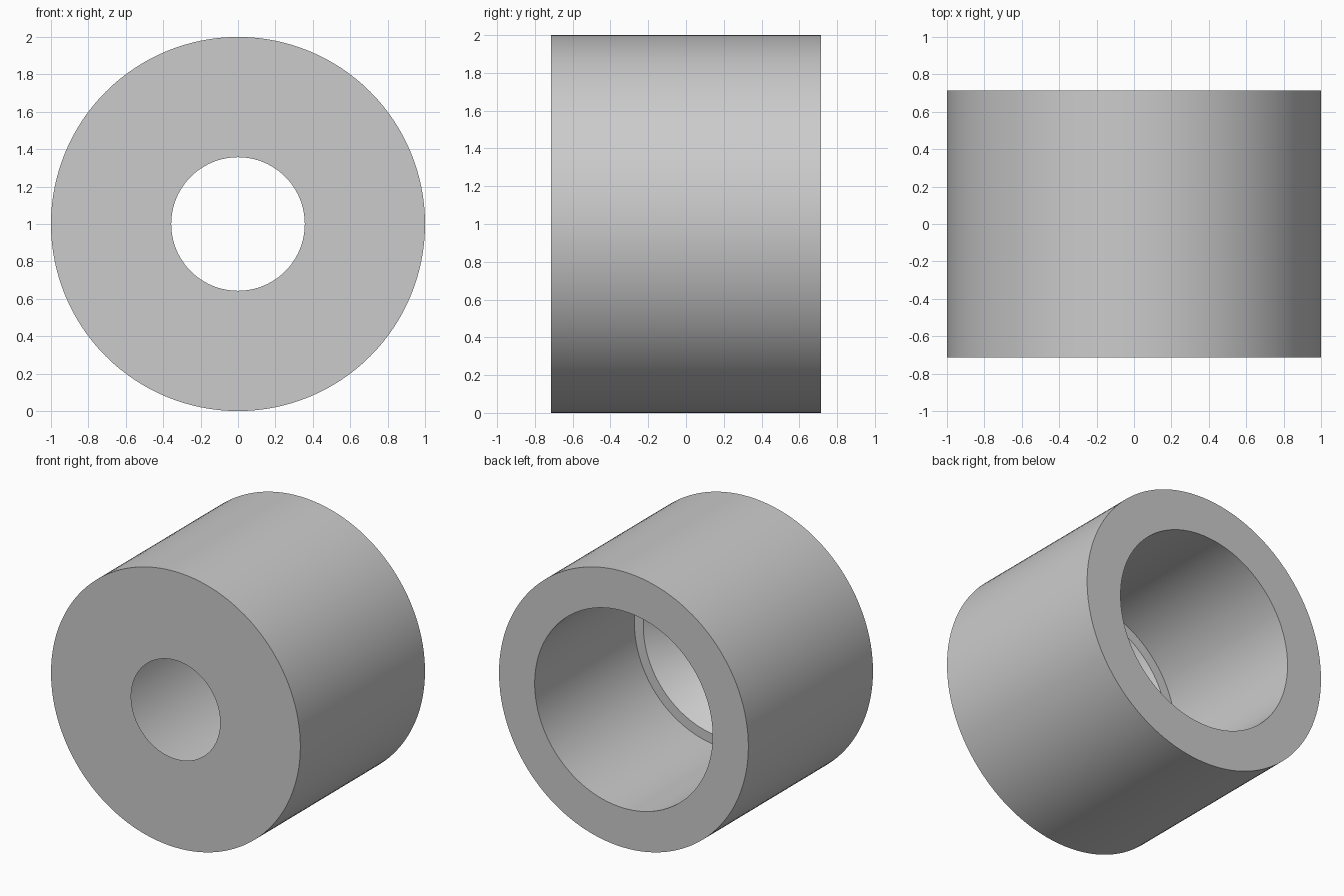
import bpy
import bmesh
import math

cube = bpy.data.objects.get("Cube")
if cube:
    bpy.data.objects.remove(cube, do_unlink=True)

# Proportions
OUTER, HALF_LENGTH = 1.0, 0.714
BORE, HOLE, CONE_TOP = 0.714, 0.357, 0.643
LEDGE_Y = -0.429
SEGMENTS = 128

# Light grey material
grey = bpy.data.materials.new("light grey")
grey.use_nodes = True
colour = (0.6, 0.6, 0.6, 1)
grey.diffuse_color = colour
grey.node_tree.nodes["Principled BSDF"].inputs["Base Color"].default_value = colour

# Wall section as (radius, y): outer wall, rear bore, ledge, cone to the front hole
section = [
    (HOLE, -HALF_LENGTH),
    (OUTER, -HALF_LENGTH),
    (OUTER, HALF_LENGTH),
    (BORE, HALF_LENGTH),
    (BORE, LEDGE_Y),
    (CONE_TOP, LEDGE_Y),
]

# Revolve the closed section around the y axis
bm = bmesh.new()
verts = [bm.verts.new((0, y, r)) for r, y in section]
edges = [bm.edges.new((v, verts[(i + 1) % len(verts)])) for i, v in enumerate(verts)]
bmesh.ops.spin(bm, geom=verts + edges, cent=(0, 0, 0), axis=(0, 1, 0),
               angle=math.tau, steps=SEGMENTS)
bmesh.ops.remove_doubles(bm, verts=bm.verts, dist=0.0001)
bmesh.ops.recalc_face_normals(bm, faces=bm.faces)
mesh = bpy.data.meshes.new("bushing")
bm.to_mesh(mesh)
bm.free()
mesh.materials.append(grey)

bushing = bpy.data.objects.new("bushing", mesh)
bushing.location.z = OUTER
bpy.context.collection.objects.link(bushing)

# Smooth round walls, crisp rims
bpy.ops.object.select_all(action="DESELECT")
bushing.select_set(True)
bpy.context.view_layer.objects.active = bushing
bpy.ops.object.shade_smooth_by_angle(angle=math.radians(30))
